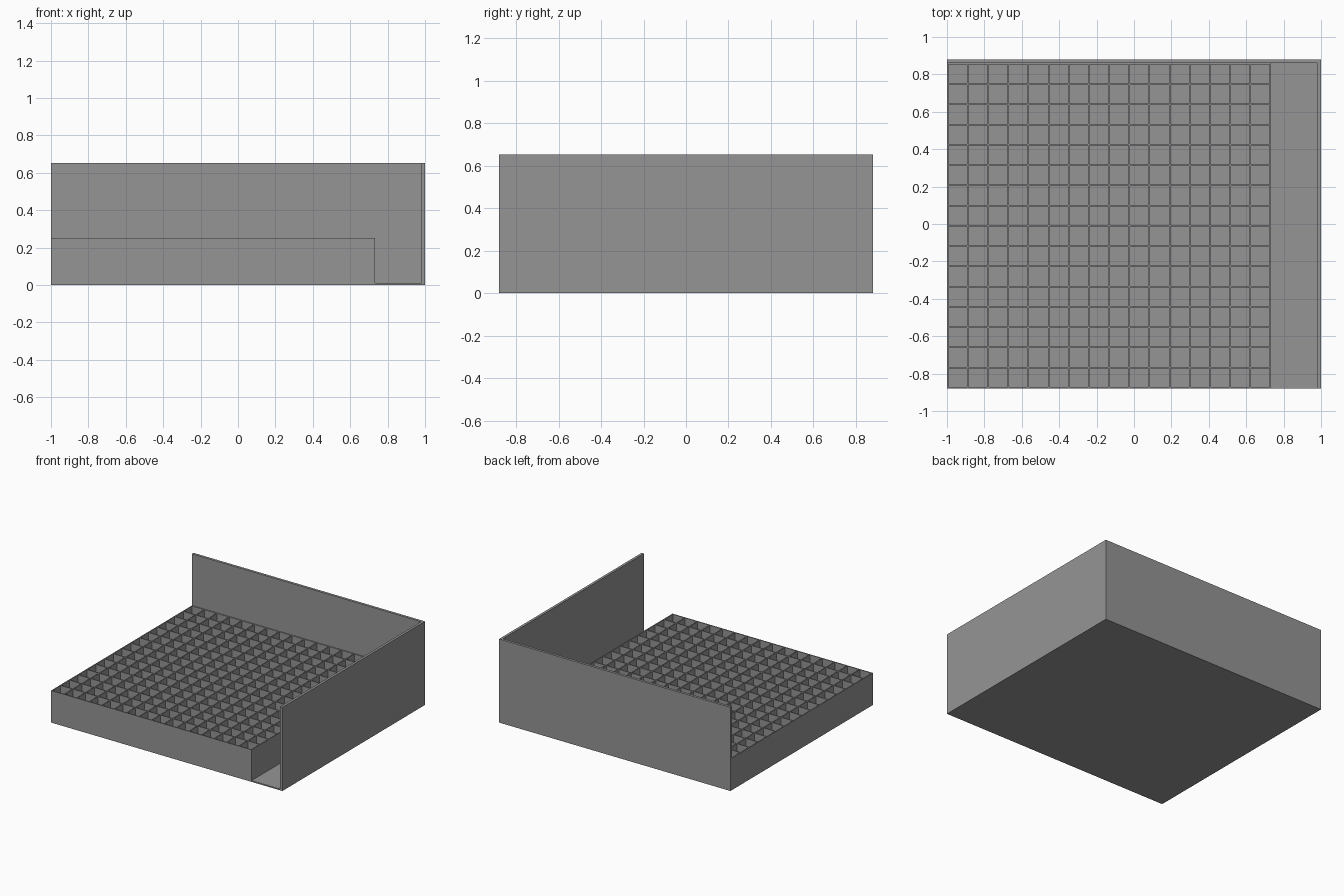
import bpy, bmesh

if "Cube" in bpy.data.objects:
    bpy.data.objects.remove(bpy.data.objects["Cube"])

gray = bpy.data.materials.new("plain gray")
gray.diffuse_color = (0.30, 0.30, 0.30, 1)
gray.use_nodes = True
gray.node_tree.nodes["Principled BSDF"].inputs["Base Color"].default_value = gray.diffuse_color

X, Y = 1.0, 0.88           # half footprint
FLOOR, TOP = 0.01, 0.653   # floor thickness, screen height
SCREEN = 0.02              # screen thickness
BLOCK_X, BLOCK_Z = 0.733, 0.25
CELLS, WALL = 16, 0.008    # pockets per side, divider thickness


def finish(bm, name):
    bmesh.ops.recalc_face_normals(bm, faces=bm.faces)
    me = bpy.data.meshes.new(name)
    bm.to_mesh(me)
    bm.free()
    me.materials.append(gray)
    ob = bpy.data.objects.new(name, me)
    bpy.context.collection.objects.link(ob)
    return ob


def prism(name, outline, z0, z1):
    bm = bmesh.new()
    face = bm.faces.new([bm.verts.new((x, y, z0)) for x, y in outline])
    ext = bmesh.ops.extrude_face_region(bm, geom=[face], use_keep_orig=True)
    for v in ext["geom"]:
        if isinstance(v, bmesh.types.BMVert):
            v.co.z = z1
    return finish(bm, name)


def divider_lines(a, b):
    """Alternating divider / pocket coordinates from a to b."""
    pitch = (b - a - WALL) / CELLS
    return [a + i * pitch + d for i in range(CELLS + 1) for d in (0, WALL)]


# Floor plate
prism("floor", [(-X, -Y), (X, -Y), (X, Y), (-X, Y)], 0, FLOOR)

# L-shaped screen along the back and right sides
xi, yi = X - SCREEN, Y - SCREEN
prism("corner_screen", [(-X, yi), (xi, yi), (xi, -Y), (X, -Y), (X, Y), (-X, Y)],
      FLOOR, TOP)

# Lattice of open square pockets
xs, ys = divider_lines(-X, BLOCK_X), divider_lines(-Y, yi)
bm = bmesh.new()
grid = [[bm.verts.new((x, y, BLOCK_Z)) for y in ys] for x in xs]
for i in range(len(xs) - 1):
    for j in range(len(ys) - 1):
        if i % 2 == 0 or j % 2 == 0:      # odd/odd squares stay open
            bm.faces.new((grid[i][j], grid[i + 1][j],
                          grid[i + 1][j + 1], grid[i][j + 1]))
rim = [e for e in bm.edges if e.is_boundary]
ext = bmesh.ops.extrude_edge_only(bm, edges=rim)
for v in ext["geom"]:
    if isinstance(v, bmesh.types.BMVert):
        v.co.z = FLOOR
finish(bm, "pocket_lattice")
